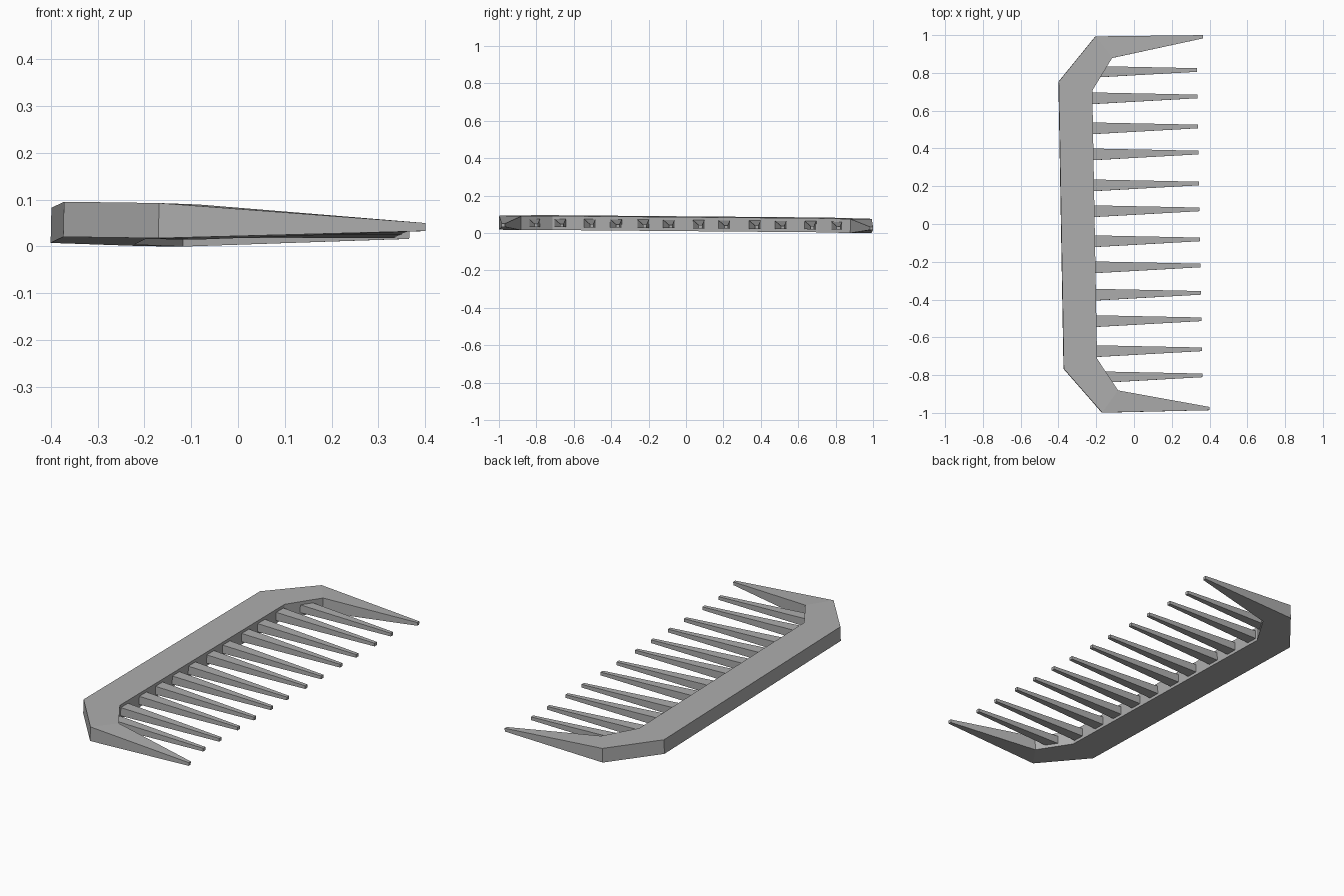
import bpy

cube = bpy.data.objects.get("Cube")
if cube:
    bpy.data.objects.remove(cube, do_unlink=True)

THICK = 0.075
MID = THICK / 2
TILT = (-0.0085, 0.024, 0.0175)
LIFT = 0.0048

grey = bpy.data.materials.new("plain grey")
grey.use_nodes = True
GREY = (0.42, 0.42, 0.42, 1)
grey.diffuse_color = GREY
grey.node_tree.nodes["Principled BSDF"].inputs["Base Color"].default_value = GREY


def add_part(name, verts, faces):
    mesh = bpy.data.meshes.new(name)
    mesh.from_pydata(verts, [], faces)
    mesh.materials.append(grey)
    obj = bpy.data.objects.new(name, mesh)
    bpy.context.collection.objects.link(obj)
    obj.rotation_euler = TILT
    obj.location.z = LIFT
    return obj


# Frame: spine, angled shoulders and tapering end prongs.
# Each station pairs an outer and an inner edge point with a half height.
half = [
    ((0.3825, 0.993), (0.3825, 0.976), 0.0085),
    ((-0.188, 0.996), (-0.102, 0.88), MID),
    ((-0.387, 0.76), (-0.21, 0.71), MID),
]
mirrored = [((a[0], -a[1]), (b[0], -b[1]), h) for a, b, h in reversed(half)]
stations = half + mirrored

verts, faces = [], []
for outer, inner, h in stations:
    verts += [(*outer, MID - h), (*inner, MID - h), (*inner, MID + h), (*outer, MID + h)]
for s in range(len(stations) - 1):
    a, b = 4 * s, 4 * s + 4
    for k in range(4):
        n = (k + 1) % 4
        faces.append((a + k, b + k, b + n, a + n))
last = len(verts) - 4
faces += [(0, 1, 2, 3), (last + 3, last + 2, last + 1, last)]
add_part("comb_frame", verts, faces)


# Teeth: square-ended tapered bars set into the spine
def add_tooth(name, y):
    ring = []
    for x, w, h in ((-0.215, 0.031, 0.022), (0.348, 0.0095, 0.0085)):
        ring += [(x, y - w, MID - h), (x, y + w, MID - h),
                 (x, y + w, MID + h), (x, y - w, MID + h)]
    sides = [(k, k + 4, (k + 1) % 4 + 4, (k + 1) % 4) for k in range(4)]
    add_part(name, ring, sides + [(0, 1, 2, 3), (7, 6, 5, 4)])


tooth_y = [0.809, 0.669, 0.51, 0.372, 0.208, 0.071,
           -0.088, -0.226, -0.371, -0.511, -0.67, -0.808]
for i, y in enumerate(tooth_y):
    add_tooth(f"tooth_{i + 1}", y)

# Make every face point outward
import bmesh
for obj in bpy.context.collection.objects:
    if obj.type == 'MESH' and obj.name.startswith(("comb_frame", "tooth")):
        bm = bmesh.new()
        bm.from_mesh(obj.data)
        bmesh.ops.recalc_face_normals(bm, faces=bm.faces)
        bm.to_mesh(obj.data)
        bm.free()
